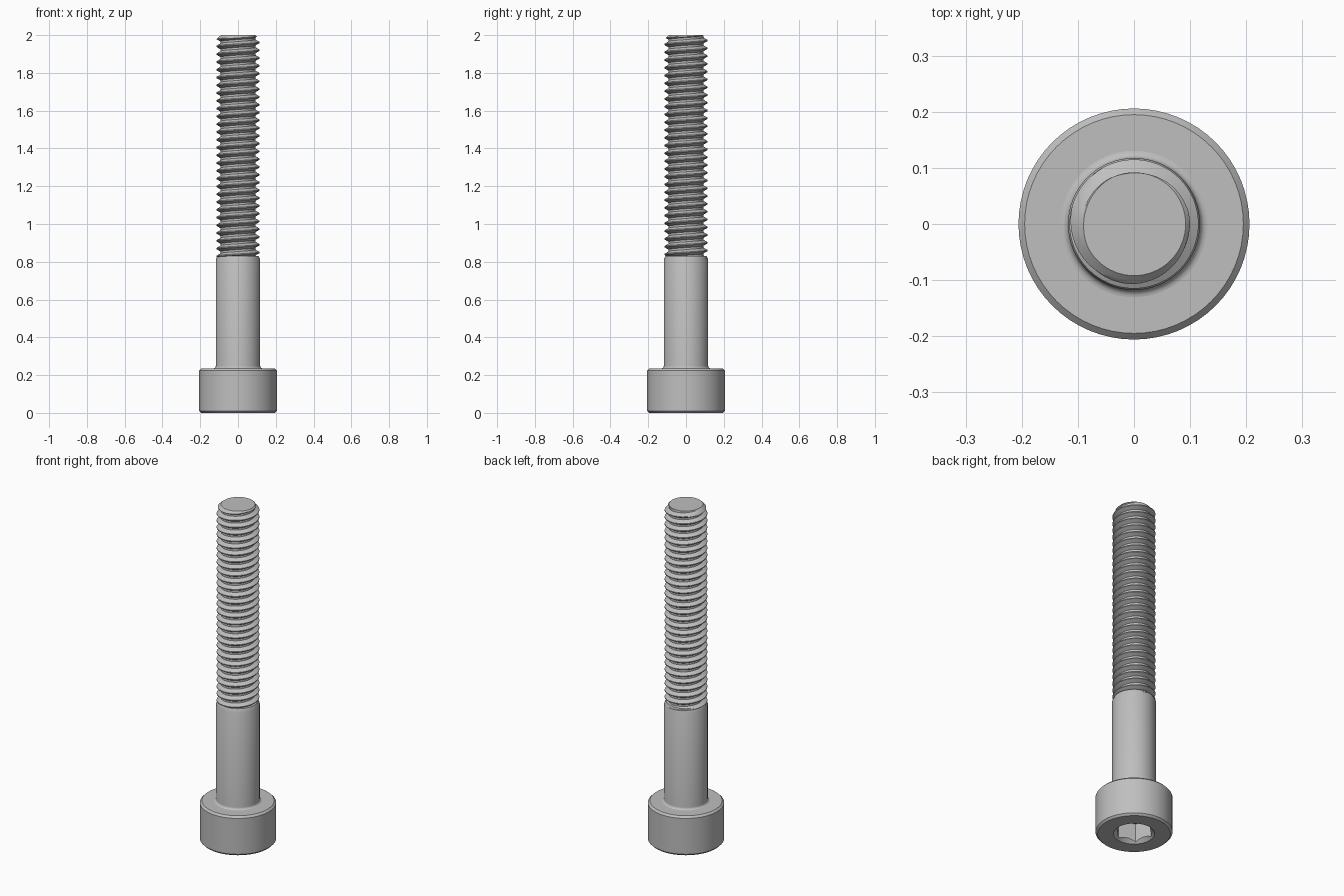
import bpy, bmesh
from math import cos, sin, tau, pi, radians

if "Cube" in bpy.data.objects:
    bpy.data.objects.remove(bpy.data.objects["Cube"])

SEG = 64
UNIT = 2 / 34                 # bolt is 34 nominal units long
R = 2 * UNIT                  # shank radius
HEAD_R, HEAD_H = 3.5 * UNIT, 4 * UNIT
THREAD_Z = 2 - 20 * UNIT
PITCH = 0.7 * UNIT
MAJOR, MINOR = 0.115, 0.092

steel = bpy.data.materials.new("steel_grey")
steel.use_nodes = True
colour = (0.52, 0.52, 0.52, 1)
steel.diffuse_color = colour
steel.node_tree.nodes["Principled BSDF"].inputs["Base Color"].default_value = colour


def make_object(name, bm):
    bmesh.ops.recalc_face_normals(bm, faces=bm.faces[:])
    mesh = bpy.data.meshes.new(name)
    bm.to_mesh(mesh)
    bm.free()
    mesh.materials.append(steel)
    obj = bpy.data.objects.new(name, mesh)
    bpy.context.collection.objects.link(obj)
    return obj


def activate(obj):
    bpy.ops.object.select_all(action='DESELECT')
    obj.select_set(True)
    bpy.context.view_layer.objects.active = obj


def smooth(obj):
    activate(obj)
    bpy.ops.object.shade_smooth_by_angle(angle=radians(28))


def lathe(name, profile, sides=SEG, turn=0.0):
    """Closed solid of revolution from (radius, z) points, capped at both ends."""
    bm = bmesh.new()
    rings = [[bm.verts.new((r * cos(turn + tau * i / sides), r * sin(turn + tau * i / sides), z))
              for i in range(sides)] for r, z in profile]
    for a, b in zip(rings, rings[1:]):
        for i in range(sides):
            j = (i + 1) % sides
            bm.faces.new((a[i], a[j], b[j], b[i]))
    bm.faces.new(rings[0])
    bm.faces.new(rings[-1])
    return make_object(name, bm)


def cut(obj, cutter):
    activate(obj)
    mod = obj.modifiers.new("cut", 'BOOLEAN')
    mod.operation, mod.solver, mod.object = 'DIFFERENCE', 'EXACT', cutter
    bpy.ops.object.modifier_apply(modifier=mod.name)
    bpy.data.objects.remove(cutter)


# Cylindrical head with chamfered rims
c = 0.011
head = lathe("head", [(HEAD_R - c, 0), (HEAD_R, c), (HEAD_R, HEAD_H - c), (HEAD_R - c, HEAD_H)])

# Hexagonal drive socket with a countersunk mouth
hex_r = 1.5 * UNIT / cos(pi / 6)
cut(head, lathe("socket_cutter", [(hex_r, -0.05), (hex_r, 2 * UNIT)], 6, pi / 4))
cut(head, lathe("countersink_cutter", [(0.12, -0.01), (0.06, 0.05)]))
smooth(head)

# Plain shank with a fillet at the head and a chamfer at the thread
f = 0.013
fillet = [(R + f - f * sin(a), HEAD_H + f - f * cos(a)) for a in [pi / 2 * k / 5 for k in range(6)]]
shank = lathe("shank", [(R + f, HEAD_H - 0.01)] + fillet +
              [(R, THREAD_Z - 0.012), (0.108, THREAD_Z + 0.008), (0.09, THREAD_Z + 0.008)])
smooth(shank)

# Right-handed helical thread, tapered by the end chamfer
fractions = [0, 0.25, 0.354, 0.458, 0.5625, 0.6875, 0.792, 0.896]
n = len(fractions)
turns = 32
bm = bmesh.new()
rows = []
for m in range(turns * n):
    frac = fractions[m % n]
    drop = min(1, max(0, (abs(frac - 0.625) - 0.0625) / 0.3125))
    row = []
    for i in range(SEG):
        z = THREAD_Z + PITCH * (m // n - 2 + frac + i / SEG)
        r = min(MAJOR - (MAJOR - MINOR) * drop, MINOR + 2 - z)
        row.append(bm.verts.new((r * cos(tau * i / SEG), r * sin(tau * i / SEG), z)))
    rows.append(row)
for m in range((turns - 1) * n - 1):
    for i in range(SEG):
        a, b = rows[m], rows[m + 1]
        j, shift = (i + 1) % SEG, n if i == SEG - 1 else 0
        bm.faces.new((a[i], rows[m + shift][j], rows[m + 1 + shift][j], b[i]))

# Trim the thread flat at both ends and cap it
for z, direction in ((THREAD_Z - 0.005, -1), (2, 1)):
    geom = bm.verts[:] + bm.edges[:] + bm.faces[:]
    bmesh.ops.bisect_plane(bm, geom=geom, plane_co=(0, 0, z), plane_no=(0, 0, direction),
                           clear_outer=True)
bmesh.ops.delete(bm, geom=[v for v in bm.verts if not v.link_faces], context='VERTS')
bmesh.ops.holes_fill(bm, edges=[e for e in bm.edges if e.is_boundary], sides=0)
smooth(make_object("thread", bm))
